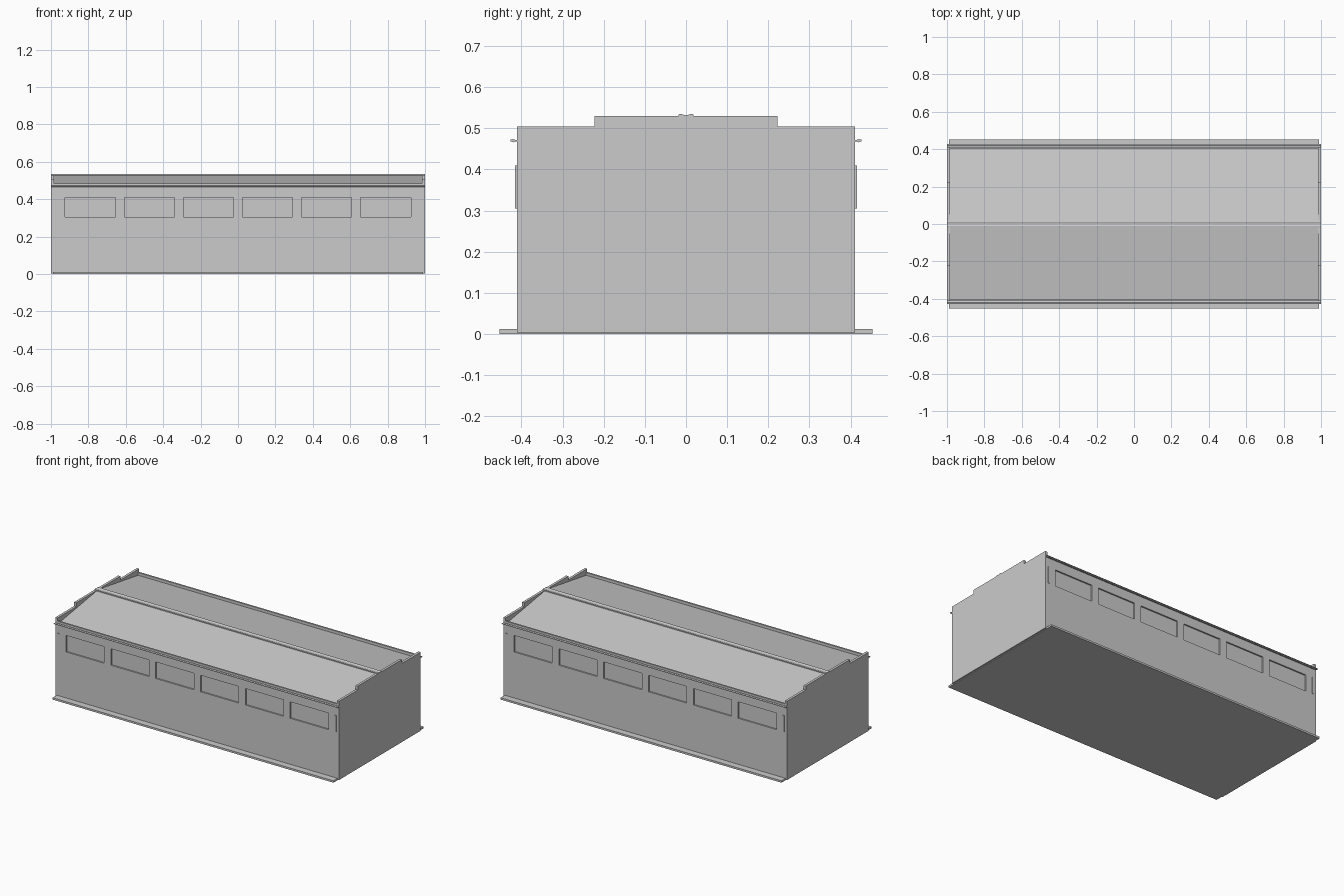
import bpy
import bmesh

if "Cube" in bpy.data.objects:
    bpy.data.objects.remove(bpy.data.objects["Cube"], do_unlink=True)

grey = bpy.data.materials.new("plain grey")
grey.use_nodes = True
color = (0.6, 0.6, 0.6, 1)
grey.diffuse_color = color
grey.node_tree.nodes["Principled BSDF"].inputs["Base Color"].default_value = color

HALF_WIDTH, EAVE, RIDGE = 0.411, 0.466, 0.53


def finish(name, bm):
    bmesh.ops.recalc_face_normals(bm, faces=bm.faces)
    mesh = bpy.data.meshes.new(name)
    bm.to_mesh(mesh)
    bm.free()
    mesh.materials.append(grey)
    obj = bpy.data.objects.new(name, mesh)
    bpy.context.collection.objects.link(obj)
    return obj


def add_box(bm, x0, x1, y0, y1, z0, z1):
    verts = bmesh.ops.create_cube(bm, size=1)["verts"]
    for v in verts:
        v.co.x = x1 if v.co.x > 0 else x0
        v.co.y = y1 if v.co.y > 0 else y0
        v.co.z = z1 if v.co.z > 0 else z0


def box(name, *bounds):
    bm = bmesh.new()
    add_box(bm, *bounds)
    return finish(name, bm)


def prism(name, profile, x0, x1):
    """Extrude a (y, z) outline along x."""
    bm = bmesh.new()
    face = bm.faces.new([bm.verts.new((x0, y, z)) for y, z in profile])
    new = bmesh.ops.extrude_face_region(bm, geom=[face])["geom"]
    moved = [v for v in new if isinstance(v, bmesh.types.BMVert)]
    bmesh.ops.translate(bm, verts=moved, vec=(x1 - x0, 0, 0))
    return finish(name, bm)


def mirrored(half):
    """Complete an outline by reflecting it in y."""
    return half + [(-y, z) for y, z in reversed(half) if y > 0]


# Gabled hall
hall = prism("hall_body", mirrored([(HALF_WIDTH, 0.004), (HALF_WIDTH, EAVE), (0, RIDGE)]), -1, 1)

# Shallow window recesses along both long walls
bm = bmesh.new()
for side in (-1, 1):
    for i in range(6):
        x = (i - 2.5) * 0.316
        y0, y1 = sorted((side * 0.402, side * 0.45))
        add_box(bm, x - 0.134, x + 0.134, y0, y1, 0.305, 0.41)
cutter = finish("window_cutter", bm)
cutter.hide_render = True
cut = hall.modifiers.new("windows", "BOOLEAN")
cut.operation = "DIFFERENCE"
cut.object = cutter
bpy.context.view_layer.objects.active = hall
bpy.ops.object.modifier_apply(modifier=cut.name)
bpy.data.objects.remove(cutter, do_unlink=True)

# Ground slab
box("ground_slab", -0.99, 0.99, -0.453, 0.453, 0, 0.012)

# Stepped parapets on the end walls
steps = mirrored([(HALF_WIDTH, 0.45), (HALF_WIDTH, 0.505), (0.222, 0.505), (0.222, 0.53)])
for name, x in (("left", 0.984), ("right", -1)):
    prism(name + "_end_parapet", steps, x, x + 0.016)

# Ridge cap with a slight central groove
prism("ridge_cap", mirrored([(0.018, 0.525), (0.018, 0.534), (0.012, 0.535), (0.004, 0.532)]), -1, 1)

# Eave kerbs, gutters and corner strips on both long sides
for name, s in (("front", -1), ("back", 1)):
    box(name + "_eave_kerb", -1, 1, *sorted((s * 0.4, s * HALF_WIDTH)), 0.455, 0.485)
    gutter = [(0.405, 0.468), (0.415, 0.468), (0.42, 0.466), (0.427, 0.469),
              (0.427, 0.472), (0.42, 0.474), (0.415, 0.472), (0.405, 0.472)]
    prism(name + "_gutter", [(s * y, z) for y, z in gutter], -1, 1)
    for end, x in (("left", 0.975), ("right", -0.975)):
        box(f"{name}_{end}_corner_strip", x - 0.006, x + 0.006,
            *sorted((s * 0.408, s * 0.415)), 0.305, 0.41)
